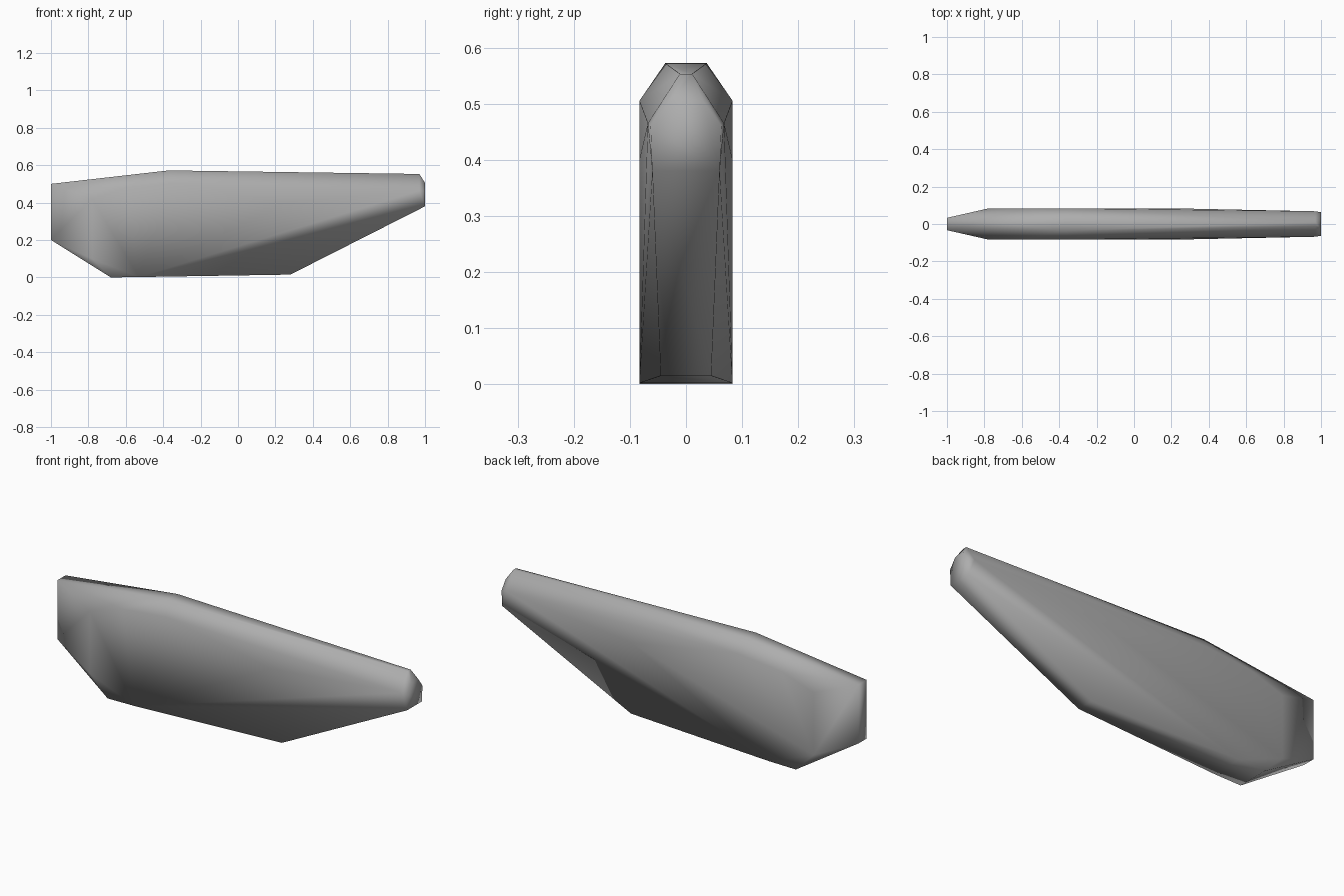
import bpy, bmesh

if "Cube" in bpy.data.objects:
    bpy.data.objects.remove(bpy.data.objects["Cube"])

# Half of the blade-like shell: (x, z, half width)
PROFILE = [
    # blunt tail
    (-1.0, 0.50, 0.033), (-1.0, 0.20, 0.033),
    # narrow top ridge and nose
    (-0.37, 0.572, 0.037), (0.97, 0.553, 0.011), (1.0, 0.505, 0.03),
    (1.0, 0.46, 0.063), (1.0, 0.38, 0.060),
    # shoulder line under the ridge
    (-0.60, 0.48, 0.083), (-0.35, 0.505, 0.083), (0.97, 0.465, 0.068),
    # flat cheeks
    (-0.78, 0.42, 0.083), (-0.78, 0.10, 0.083), (0.25, 0.40, 0.083),
    # keel
    (-0.68, 0.0, 0.083), (-0.53, 0.002, 0.083), (0.28, 0.015, 0.045),
]

grey = bpy.data.materials.new("mid_grey")
grey.diffuse_color = (0.42, 0.42, 0.42, 1)
grey.use_nodes = True
grey.node_tree.nodes["Principled BSDF"].inputs["Base Color"].default_value = grey.diffuse_color

# Mirror the points across y and wrap them in a convex skin
bm = bmesh.new()
for x, z, w in PROFILE:
    for side in (-1, 1):
        bm.verts.new((x, side * w, z))
hull = bmesh.ops.convex_hull(bm, input=bm.verts)
unused = {g for g in hull["geom_interior"] + hull["geom_unused"]
          if isinstance(g, bmesh.types.BMVert)}
bmesh.ops.delete(bm, geom=list(unused), context="VERTS")
bmesh.ops.recalc_face_normals(bm, faces=bm.faces)
for f in bm.faces:
    f.smooth = True

mesh = bpy.data.meshes.new("tapered_shell")
bm.to_mesh(mesh)
bm.free()
mesh.materials.append(grey)
shell = bpy.data.objects.new("tapered_shell", mesh)
bpy.context.collection.objects.link(shell)
